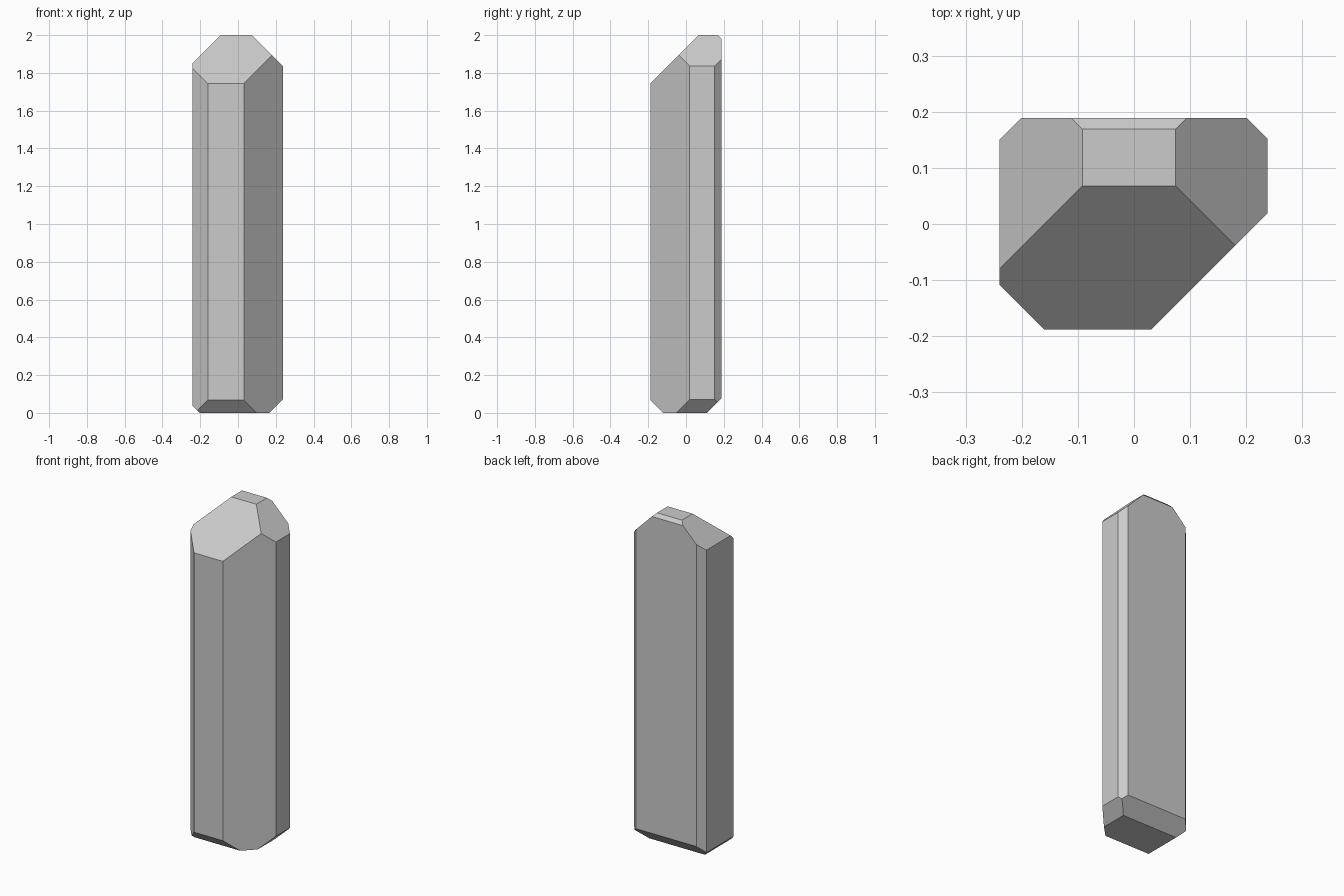
import bpy, bmesh
from mathutils import Vector

if "Cube" in bpy.data.objects:
    bpy.data.objects.remove(bpy.data.objects["Cube"])

# Block that encloses the shard
LOW, HIGH = (-0.24, -0.188, 0.0), (0.238, 0.189, 2.0)

# 45 degree chamfers: (direction, limit), keeping points where direction . p <= limit
CHAMFERS = [
    # vertical edges
    ((1, -1, 0), 0.219), ((-1, -1, 0), 0.348), ((1, 1, 0), 0.39), ((-1, 1, 0), 0.39),
    # top edges: right, left, front, back
    ((1, 0, 1), 2.074), ((-1, 0, 1), 2.092), ((0, -1, 1), 1.932), ((0, 1, 1), 2.169),
    # bottom edges: right, left, front, back
    ((1, 0, -1), 0.167), ((-1, 0, -1), 0.203), ((0, -1, -1), 0.12), ((0, 1, -1), 0.11),
]


def cut(bm, direction, limit):
    """Slice off everything beyond the plane and cap the opening."""
    n = Vector(direction)
    geom = bm.verts[:] + bm.edges[:] + bm.faces[:]
    res = bmesh.ops.bisect_plane(bm, geom=geom, dist=1e-6, plane_co=n * (limit / n.length_squared),
                                 plane_no=n, clear_outer=True)
    edges = [e for e in res["geom_cut"] if isinstance(e, bmesh.types.BMEdge)]
    bmesh.ops.contextual_create(bm, geom=edges)


bm = bmesh.new()
bmesh.ops.create_cube(bm, size=1)
for v in bm.verts:
    v.co = [LOW[i] if v.co[i] < 0 else HIGH[i] for i in range(3)]
for direction, limit in CHAMFERS:
    cut(bm, direction, limit)
bmesh.ops.recalc_face_normals(bm, faces=bm.faces[:])

mesh = bpy.data.meshes.new("faceted_shard")
bm.to_mesh(mesh)
bm.free()
bpy.context.collection.objects.link(bpy.data.objects.new("faceted_shard", mesh))
